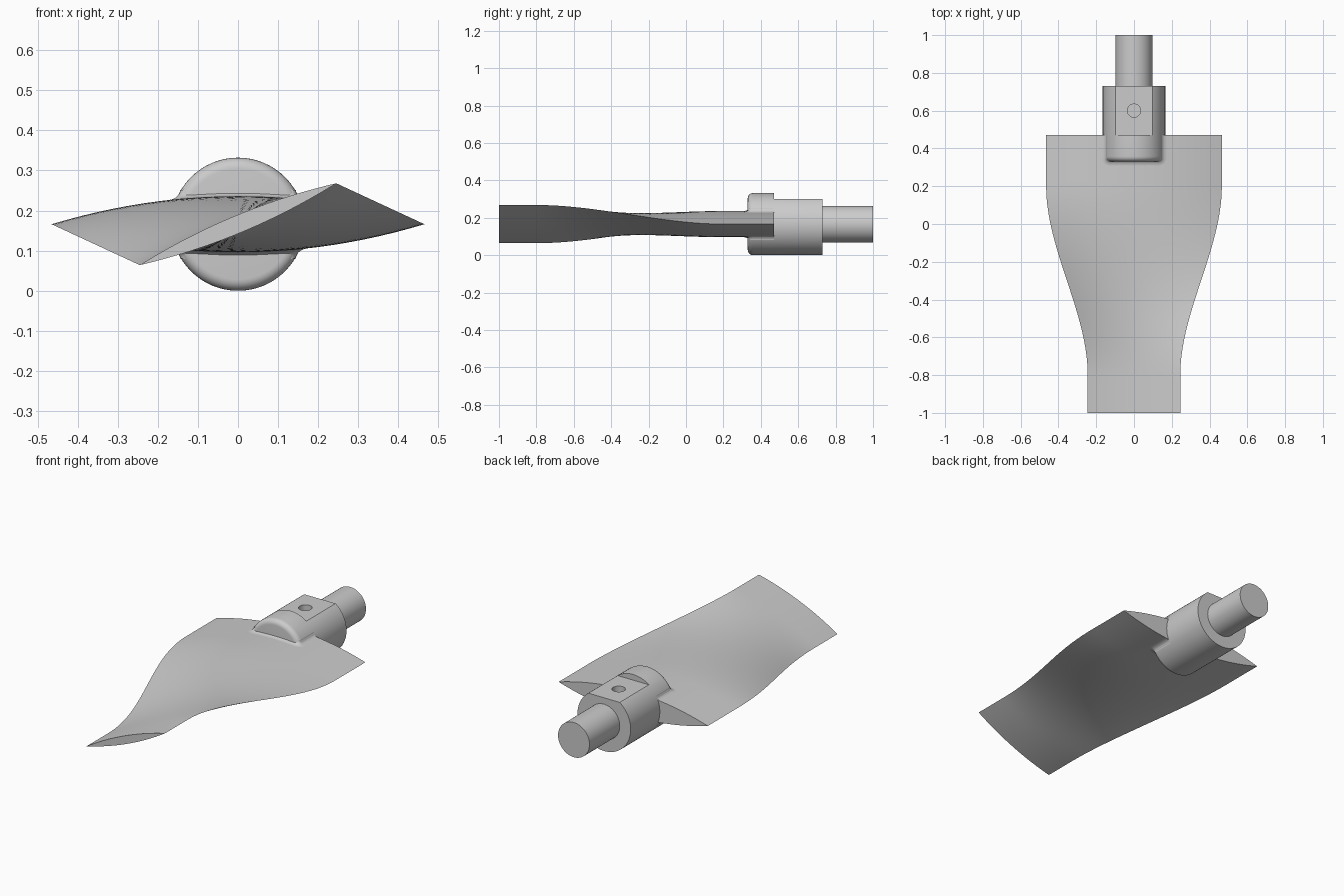
import bpy, bmesh, math
from mathutils import Vector, Matrix

cube = bpy.data.objects.get("Cube")
if cube:
    bpy.data.objects.remove(cube, do_unlink=True)

AXIS = 0.166      # height of the shaft axis, equal to the hub radius
ROOT_Y, TIP_Y = 0.47, -1.0
HUB_FRONT, HUB_BACK = 0.33, 0.73


def finish(name, bm, smooth=True):
    bmesh.ops.recalc_face_normals(bm, faces=bm.faces)
    mesh = bpy.data.meshes.new(name)
    bm.to_mesh(mesh)
    bm.free()
    obj = bpy.data.objects.new(name, mesh)
    bpy.context.collection.objects.link(obj)
    bpy.ops.object.select_all(action='DESELECT')
    obj.select_set(True)
    bpy.context.view_layer.objects.active = obj
    if smooth:
        bpy.ops.object.shade_smooth_by_angle(angle=math.radians(30))
    return obj


def loft(name, rings, closed=True):
    """Skin consecutive rings; closed rings are capped at both ends."""
    bm = bmesh.new()
    rows = [[bm.verts.new(p) for p in ring] for ring in rings]
    n = len(rows[0])
    for a, b in zip(rows, rows[1:]):
        for i in range(n if closed else n - 1):
            j = (i + 1) % n
            bm.faces.new((a[i], a[j], b[j], b[i]))
    if closed:
        bm.faces.new(rows[0])
        bm.faces.new(rows[-1])
    return finish(name, bm)


def turned(name, profile, sides=64):
    """Body of revolution about the shaft axis from (radius, y) pairs."""
    angles = [2 * math.pi * i / sides for i in range(sides)]
    return loft(name, [[(r * math.sin(a), y, AXIS + r * math.cos(a)) for a in angles]
                       for r, y in profile])


def cut(target, cutter):
    cutter.hide_render = True
    bpy.ops.object.select_all(action='DESELECT')
    target.select_set(True)
    bpy.context.view_layer.objects.active = target
    mod = target.modifiers.new("cut", 'BOOLEAN')
    mod.operation, mod.solver, mod.object = 'DIFFERENCE', 'EXACT', cutter
    # keep the cut ahead of the edge-angle shading
    target.modifiers.move(len(target.modifiers) - 1, 0)
    bpy.ops.object.modifier_apply(modifier=mod.name)
    bpy.data.objects.remove(cutter, do_unlink=True)


def blade_shape(y):
    """Edge offset in x and z, and half thickness, eased from root to tip."""
    t = min(1, max(0, 0.2 - y))
    s = t * t * (3 - 2 * t)
    return 0.465 - 0.22 * s, 0.102 * s, 0.07 - 0.048 * s


def blade_section(y, steps=24):
    ex, ez, thick = blade_shape(y)
    edge = Vector((ex, 0, ez))
    normal = Vector((-ez, 0, ex)).normalized()
    centre = Vector((0, y, AXIS))
    ring = []
    for side in (1, -1):
        for i in range(steps):
            u = side * (1 - 2 * i / steps)
            ring.append(centre + edge * u + normal * side * thick * (1 - u * u))
    return ring


# Twisted, tapering blade with a lens-shaped section
rows = 48
loft("blade", [blade_section(ROOT_Y + (TIP_Y - ROOT_Y) * i / rows) for i in range(rows + 1)])

# Hub with a rounded front rim
rim = 0.028
profile = [(AXIS - rim + rim * math.sin(a), HUB_FRONT + rim - rim * math.cos(a))
           for a in (math.pi / 2 * i / 6 for i in range(7))]
hub = turned("hub", profile + [(AXIS, HUB_BACK)])

# Flat on top of the hub, behind the blade
bm = bmesh.new()
bmesh.ops.create_cube(bm, size=1, matrix=Matrix.Translation((0, ROOT_Y + 0.5, 0.8)))
cut(hub, finish("flat_cutter", bm, False))

# Blind hole in the flat
bm = bmesh.new()
bmesh.ops.create_cone(bm, cap_ends=True, segments=32, radius1=0.035, radius2=0.035,
                      depth=0.2, matrix=Matrix.Translation((0, 0.6, 0.3)))
cut(hub, finish("hole_cutter", bm, False))

# Shaft
turned("shaft", [(0.098, HUB_BACK - 0.05), (0.098, 1.0)], 48)

# Concave fillets where the hub meets the blade: a path around the hub's foot
half, corner, arc = 0.152, 0.022, 6
right = [(Vector((half, ROOT_Y)), Vector((1, 0)))]
for i in range(arc + 1):
    a = math.pi / 2 * i / arc
    n = Vector((math.cos(a), -math.sin(a)))
    right.append((Vector((half - corner, HUB_FRONT + corner)) + n * corner, n))
left = [(Vector((-p.x, p.y)), Vector((-n.x, n.y))) for p, n in reversed(right)]
middle = [(Vector((x / 10, HUB_FRONT)), Vector((0, -1))) for x in (1, 0.5, 0, -0.5, -1)]
foot = right + middle + left

for name, side in (("upper_fillet", 1), ("lower_fillet", -1)):
    strips = []
    for k in range(6):
        a = math.pi / 2 * k / 5
        out = -0.008 + 0.028 * (1 - math.sin(a))
        up = 0.022 * (1 - math.cos(a))
        strip = []
        for p, n in foot:
            q = p + n * out
            ex, ez, thick = blade_shape(q.y)
            height = thick * (1 - (q.x / ex) ** 2) + up
            strip.append((q.x, q.y, AXIS + side * height))
        strips.append(strip)
    loft(name, strips, closed=False)
